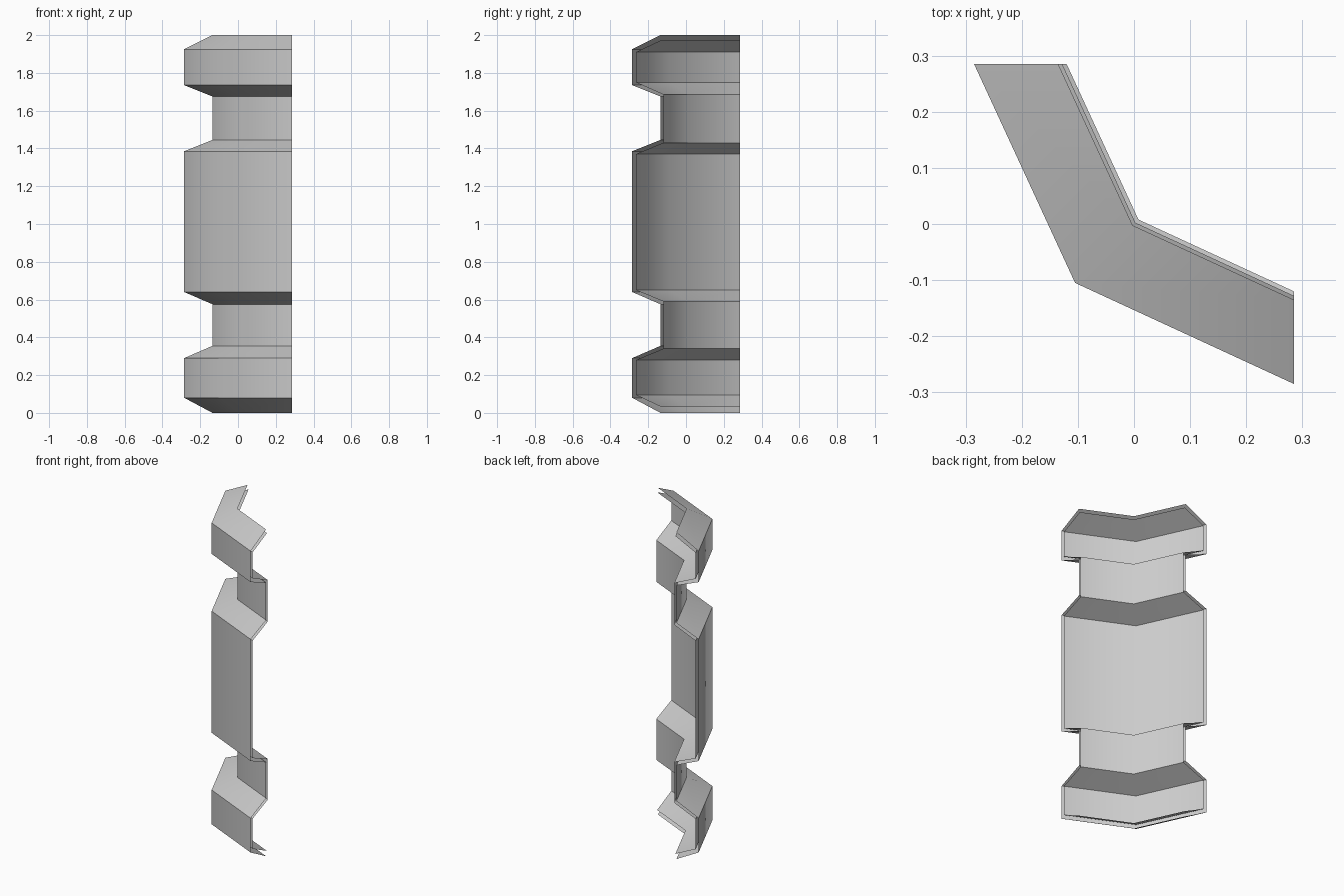
import bpy
import bmesh
import math

cube = bpy.data.objects.get("Cube")
if cube:
    bpy.data.objects.remove(cube, do_unlink=True)

# Plain grey metal
grey = bpy.data.materials.new("plain grey")
grey.use_nodes = True
COLOUR = (0.6, 0.6, 0.6, 1)
grey.diffuse_color = COLOUR
grey.node_tree.nodes["Principled BSDF"].inputs["Base Color"].default_value = COLOUR

END = 0.285      # both wings are cut off at this distance
SLOPE = 0.4615   # plan slope of each wing


def folded_sheet(name, profile, faces_front):
    """Sweep a (height, offset) profile along the two wings of the fold."""
    bm = bmesh.new()
    rows = []
    for z, d in profile:
        corner = (d + SLOPE * END) / (1 + SLOPE)
        path = [(d, END), (corner, corner), (END, d)]
        rows.append([bm.verts.new((x, y, z)) for x, y in path])
    for low, high in zip(rows, rows[1:]):
        for i in range(2):
            quad = [low[i], low[i + 1], high[i + 1], high[i]]
            bm.faces.new(quad if faces_front else quad[::-1])
    mesh = bpy.data.meshes.new(name)
    bm.to_mesh(mesh)
    bm.free()
    mesh.materials.append(grey)
    # Soft vertical fold, crisp horizontal creases
    mesh.polygons.foreach_set("use_smooth", [True] * len(mesh.polygons))
    mesh.set_sharp_from_angle(angle=math.radians(45))
    obj = bpy.data.objects.new(name, mesh)
    bpy.context.collection.objects.link(obj)
    return obj


def ridged_profile(bands, neck, bulge, bottom, top, tip):
    """Bulging bands, each given as (foot, lower edge, upper edge, head)."""
    points = []
    for foot, lower, upper, head in bands:
        points += [(foot, neck), (lower, bulge), (upper, bulge), (head, neck)]
    points[0] = (bottom, tip)
    points[-1] = (top, tip)
    return points


# Outer skin
outer = ridged_profile([(0, 0.08, 0.29, 0.355),
                        (0.575, 0.64, 1.385, 1.445),
                        (1.675, 1.735, 1.925, 2)],
                       -0.135, -0.285, 0, 2, -0.135)
folded_sheet("outer_skin", outer, True)

# Inner skin, open at the ends
inner = ridged_profile([(0.03, 0.095, 0.28, 0.34),
                        (0.59, 0.65, 1.37, 1.43),
                        (1.685, 1.75, 1.91, 1.975)],
                       -0.12, -0.265, 0.03, 1.975, -0.128)
folded_sheet("inner_skin", inner, False)
